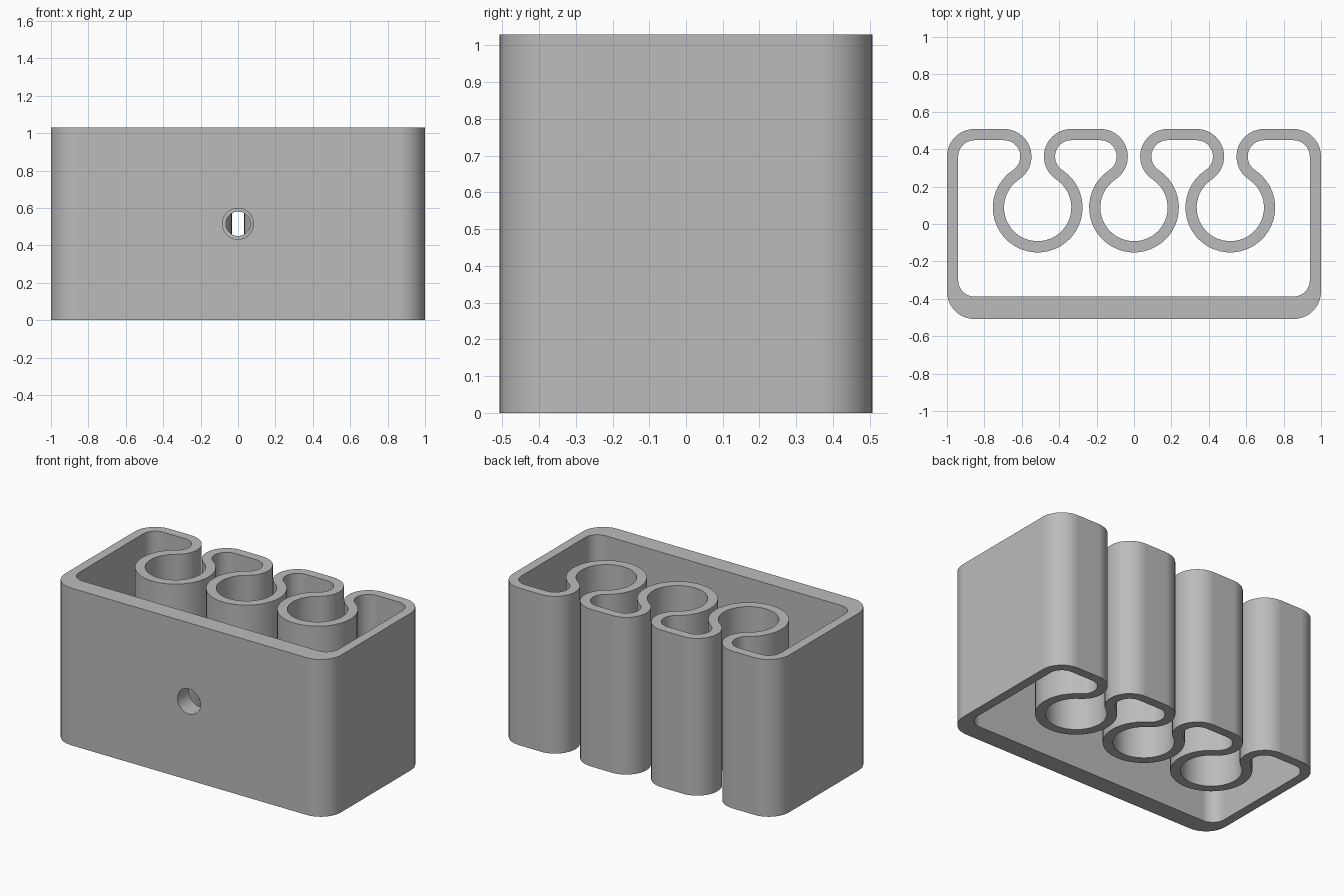
import bpy, bmesh
from math import radians, cos, sin, atan2, hypot, degrees, ceil, pi
from mathutils import Matrix, Vector

cube = bpy.data.objects.get("Cube")
if cube:
    bpy.data.objects.remove(cube, do_unlink=True)

HEIGHT = 1.03
WALL = 0.06            # wall thickness, doubled along the front
CORNER = 0.147         # outer radius of corners and lobes
CX, CY = 0.853, 0.361  # corner centres
LOBE_X, RING_Y = 0.18, 0.088
PITCH = 0.515
NECK = degrees(atan2(CY - RING_Y, LOBE_X))
SOCKET = hypot(LOBE_X, CY - RING_Y) - CORNER


def arc(x, y, r, start, end):
    n = ceil(abs(end - start) / 9)
    angles = [radians(start + (end - start) * i / n) for i in range(n + 1)]
    return [(x + r * cos(a), y + r * sin(a)) for a in angles]


def outline(inset):
    """Closed wall outline, moved inwards by inset."""
    r = CORNER - inset
    pts = arc(-CX, -CY + inset, r, 180, 270) + arc(CX, -CY + inset, r, 270, 360)
    pts += arc(CX, CY, r, 0, 90)
    for c in (PITCH, 0, -PITCH):
        pts += arc(c + LOBE_X, CY, r, 90, 180 + NECK)
        pts += arc(c, RING_Y, SOCKET + inset, NECK, -180 - NECK)[1:-1]
        pts += arc(c - LOBE_X, CY, r, -NECK, 90)
    return pts + arc(-CX, CY, r, 90, 180)


def finish(bm, name):
    bmesh.ops.recalc_face_normals(bm, faces=bm.faces)
    mesh = bpy.data.meshes.new(name)
    bm.to_mesh(mesh)
    bm.free()
    obj = bpy.data.objects.new(name, mesh)
    bpy.context.collection.objects.link(obj)
    return obj


# Holder body: a continuous wall with three open round sockets
bm = bmesh.new()
loops = [[bm.verts.new((x, y, z)) for x, y in outline(t)]
         for t, z in ((0, 0), (0, HEIGHT), (WALL, HEIGHT), (WALL, 0))]
count = len(loops[0])
for k in range(4):
    a, b = loops[k], loops[(k + 1) % 4]
    for i in range(count):
        j = (i + 1) % count
        bm.faces.new((a[i], a[j], b[j], b[i]))
body = finish(bm, "socket_holder")

grey = bpy.data.materials.new("grey_plastic")
grey.use_nodes = True
colour = (0.5, 0.5, 0.5, 1)
grey.diffuse_color = colour
grey.node_tree.nodes["Principled BSDF"].inputs["Base Color"].default_value = colour
body.data.materials.append(grey)

bpy.ops.object.select_all(action="DESELECT")
body.select_set(True)
bpy.context.view_layer.objects.active = body

# Screw hole in the front wall and a narrower one in the middle socket
for name, radius, y0, y1 in (("front_hole_cutter", 0.083, -0.6, -0.3),
                             ("socket_hole_cutter", 0.065, -0.25, -0.02)):
    bm = bmesh.new()
    place = Matrix.Translation(Vector((0, (y0 + y1) / 2, HEIGHT / 2)))
    bmesh.ops.create_cone(bm, cap_ends=True, segments=40, radius1=radius,
                          radius2=radius, depth=y1 - y0,
                          matrix=place @ Matrix.Rotation(pi / 2, 4, "X"))
    cutter = finish(bm, name)
    cutter.hide_render = True
    mod = body.modifiers.new(name, "BOOLEAN")
    mod.operation, mod.solver, mod.object = "DIFFERENCE", "EXACT", cutter
    bpy.ops.object.modifier_apply(modifier=name)
    bpy.data.objects.remove(cutter, do_unlink=True)

bpy.ops.object.shade_smooth_by_angle(angle=radians(30))
weighted = body.modifiers.new("even_shading", "WEIGHTED_NORMAL")
weighted.keep_sharp = True
